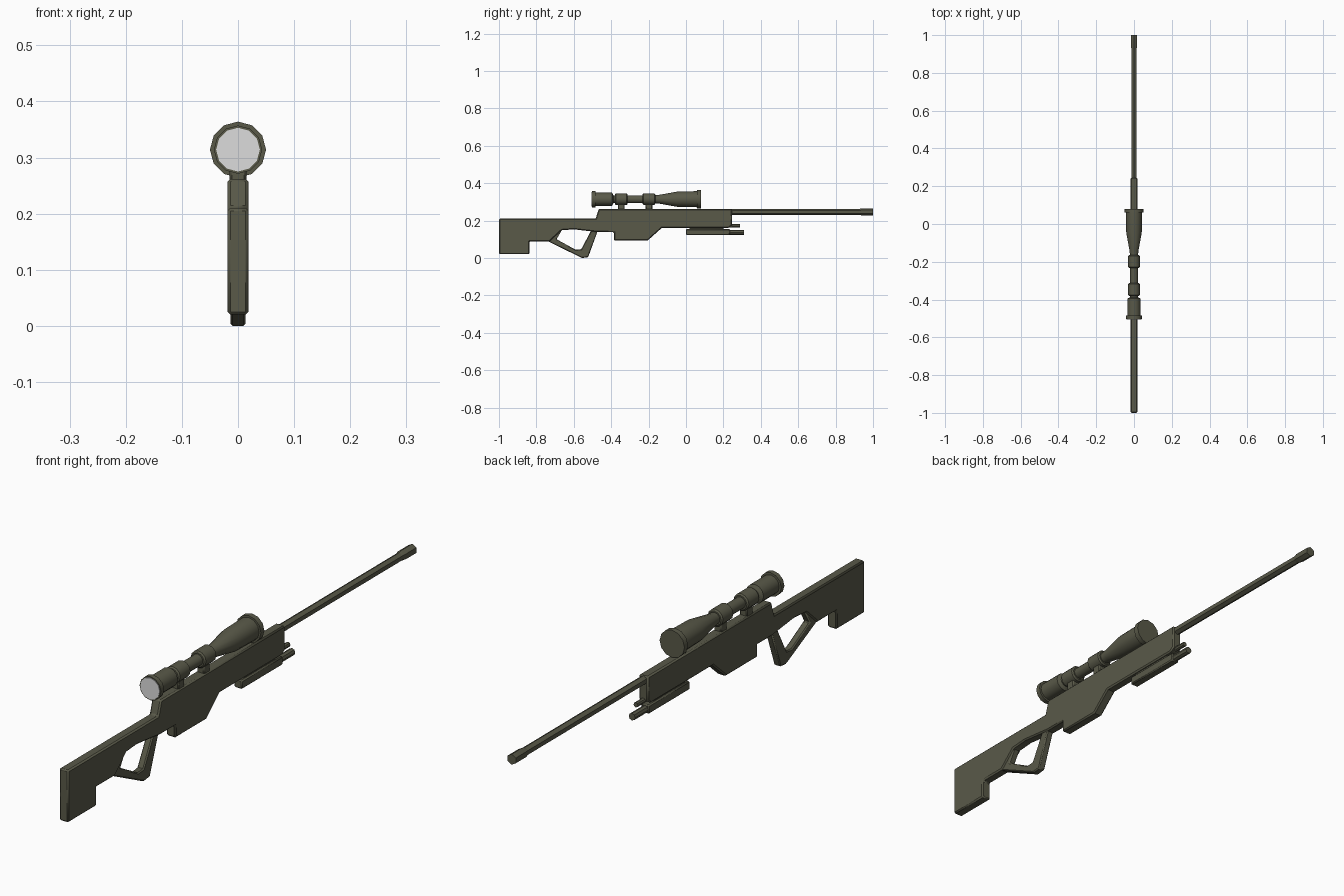
import bpy, bmesh, math

if "Cube" in bpy.data.objects:
    bpy.data.objects.remove(bpy.data.objects["Cube"])

def material(name, rgb):
    m = bpy.data.materials.new(name)
    m.diffuse_color = (*rgb, 1)
    m.use_nodes = True
    m.node_tree.nodes["Principled BSDF"].inputs["Base Color"].default_value = m.diffuse_color
    return m

OLIVE = material("dark olive", (0.1, 0.1, 0.066))
GLASS = material("pale grey glass", (0.72, 0.72, 0.72))

def finish(name, bm, mat, bevel=0):
    bmesh.ops.recalc_face_normals(bm, faces=bm.faces)
    me = bpy.data.meshes.new(name)
    bm.to_mesh(me)
    bm.free()
    me.materials.append(mat)
    ob = bpy.data.objects.new(name, me)
    bpy.context.collection.objects.link(ob)
    if bevel:
        b = ob.modifiers.new("bevel", 'BEVEL')
        b.width, b.segments, b.limit_method = bevel, 1, 'ANGLE'
        b.angle_limit = math.radians(60)
    bpy.ops.object.select_all(action='DESELECT')
    ob.select_set(True)
    bpy.context.view_layer.objects.active = ob
    bpy.ops.object.shade_smooth_by_angle(angle=math.radians(40))
    return ob

def slab(name, pts, half, bevel=0.005):
    """Side profile (y, z) extruded across x."""
    bm = bmesh.new()
    f = bm.faces.new([bm.verts.new((-half, y, z)) for y, z in pts])
    r = bmesh.ops.extrude_face_region(bm, geom=[f])
    for v in r["geom"]:
        if isinstance(v, bmesh.types.BMVert):
            v.co.x = half
    return finish(name, bm, OLIVE, bevel)

def lathe(name, prof, z, sides=12, mat=OLIVE):
    """Rings (y, radius) around a lengthwise axis at height z."""
    bm = bmesh.new()
    rings = []
    for y, r in prof:
        rings.append([bm.verts.new((r * math.sin(2 * math.pi * i / sides), y,
                                    z + r * math.cos(2 * math.pi * i / sides)))
                      for i in range(sides)])
    for a, b in zip(rings, rings[1:]):
        for i in range(sides):
            j = (i + 1) % sides
            bm.faces.new((a[i], a[j], b[j], b[i]))
    bm.faces.new(rings[0])
    bm.faces.new(rings[-1])
    return finish(name, bm, mat)

# Stock, receiver and magazine in one side profile
slab("stock_and_receiver", [
    (-1, 0.02), (-0.837, 0.02), (-0.837, 0.088), (-0.73, 0.088), (-0.665, 0.148),
    (-0.60, 0.153), (-0.47, 0.138), (-0.385, 0.138), (-0.385, 0.093),
    (-0.205, 0.093), (-0.13, 0.16), (0.225, 0.16), (0.245, 0.172), (0.245, 0.262),
    (-0.467, 0.262), (-0.483, 0.21), (-1, 0.21)], 0.0185)

# Open grip loop
slab("grip", [
    (-0.74, 0.09), (-0.565, 0.004), (-0.555, 0.0), (-0.523, 0.004), (-0.472, 0.145),
    (-0.508, 0.145), (-0.56, 0.047), (-0.59, 0.044), (-0.692, 0.1), (-0.663, 0.15),
    (-0.70, 0.14)], 0.0135, 0.004)

# Barrel and muzzle
lathe("barrel", [(0.23, 0.0155), (0.94, 0.0155)], 0.246, 6)
lathe("muzzle", [(0.925, 0.0155), (0.94, 0.019), (1.0, 0.019)], 0.246, 6)

# Folded support under the fore-end
slab("support_block", [(0, 0.122), (0.235, 0.122), (0.235, 0.154), (0, 0.154)], 0.016, 0.004)
slab("support_spacer", [(0.02, 0.15), (0.2, 0.15), (0.2, 0.165), (0.02, 0.165)], 0.01, 0)
lathe("support_lower_rod", [(0.22, 0.013), (0.31, 0.013)], 0.137, 8)
lathe("support_upper_rod", [(0.22, 0.009), (0.288, 0.009)], 0.172, 8)

# Telescopic sight
AXIS = 0.314
lathe("scope_body", [
    (-0.503, 0.043), (-0.485, 0.043), (-0.485, 0.035), (-0.395, 0.035), (-0.388, 0.021),
    (-0.165, 0.021), (-0.14, 0.024), (-0.045, 0.041), (0.06, 0.043), (0.06, 0.05),
    (0.08, 0.05)], AXIS)
lathe("eyepiece_lens", [(-0.505, 0.039), (-0.502, 0.039)], AXIS, 12, GLASS)
for i, y in enumerate((-0.346, -0.198)):
    lathe(f"scope_ring_{i + 1}", [(y - 0.034, 0.026), (y - 0.029, 0.031),
                                  (y + 0.029, 0.031), (y + 0.034, 0.026)], AXIS)
    slab(f"scope_mount_{i + 1}", [(y - 0.018, 0.255), (y + 0.018, 0.255),
                                  (y + 0.018, 0.3), (y - 0.018, 0.3)], 0.015, 0.004)
